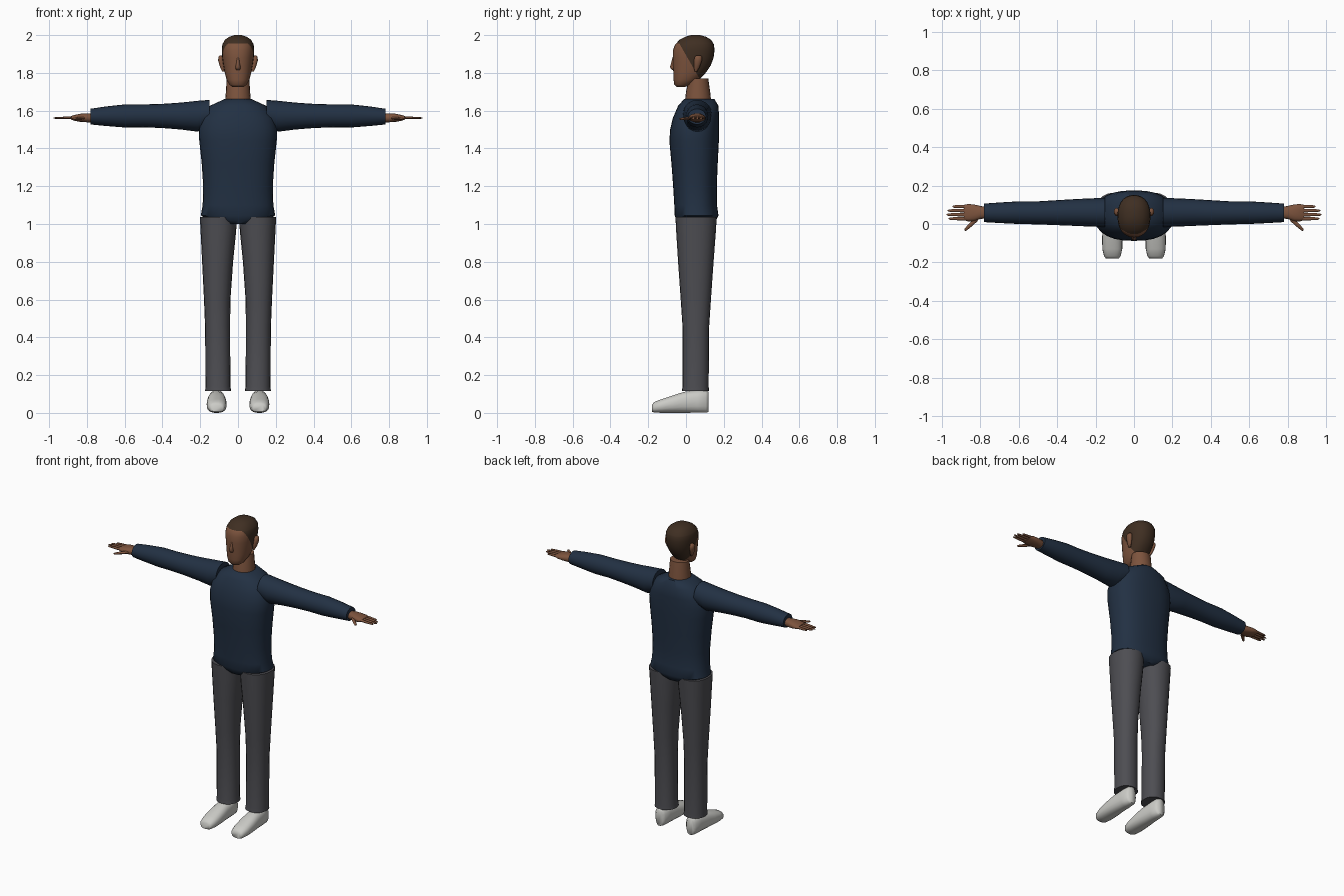
import bpy, bmesh, math
from mathutils import Vector


def material(name, rgb):
    m = bpy.data.materials.new(name)
    m.diffuse_color = (*rgb, 1)
    return m


NAVY = material("navy knit", (0.016, 0.030, 0.056))
GREY = material("grey cloth", (0.075, 0.075, 0.085))
SKIN = material("brown skin", (0.205, 0.088, 0.047))
HAIR = material("dark hair", (0.050, 0.028, 0.016))
WHITE = material("off white", (0.60, 0.60, 0.57))


def finish(name, bm, mats, angle=40):
    bmesh.ops.recalc_face_normals(bm, faces=bm.faces)
    me = bpy.data.meshes.new(name)
    bm.to_mesh(me)
    bm.free()
    ob = bpy.data.objects.new(name, me)
    bpy.context.collection.objects.link(ob)
    for m in mats:
        me.materials.append(m)
    bpy.ops.object.select_all(action='DESELECT')
    ob.select_set(True)
    bpy.context.view_layer.objects.active = ob
    bpy.ops.object.shade_smooth_by_angle(angle=math.radians(angle))
    return ob


def loft(axis, rings, n=20, power=2.0, side=1):
    """Rounded sections (t, u0, u1, v0, v1) along an axis; side=-1 mirrors in x."""
    bm = bmesh.new()
    loops = []
    for t, u0, u1, v0, v1 in rings:
        loop = []
        for i in range(n):
            a = 2 * math.pi * i / n
            c, s = math.cos(a), math.sin(a)
            u = (u0 + u1) / 2 + (u1 - u0) / 2 * math.copysign(abs(c) ** (2 / power), c)
            v = (v0 + v1) / 2 + (v1 - v0) / 2 * math.copysign(abs(s) ** (2 / power), s)
            x, y, z = {'x': (t, u, v), 'y': (u, t, v), 'z': (u, v, t)}[axis]
            loop.append(bm.verts.new((x * side, y, z)))
        loops.append(loop)
    for a, b in zip(loops, loops[1:]):
        for i in range(n):
            bm.faces.new((a[i], a[(i + 1) % n], b[(i + 1) % n], b[i]))
    bm.faces.new(loops[0])
    bm.faces.new(loops[-1])
    return bm


def finger(name, start, end, r, side):
    """Tapered six-sided digit between two points."""
    a, b = Vector(start), Vector(end)
    a.x *= side
    b.x *= side
    d = (b - a).normalized()
    w = d.cross(Vector((0, 0, 1))).normalized()
    h = d.cross(w)
    bm = bmesh.new()
    loops = []
    for f, k in ((0, 1), (0.55, 0.9), (0.92, 0.65), (1, 0.3)):
        loops.append([bm.verts.new(a.lerp(b, f) + k * r * (
            w * math.cos(i * math.pi / 3) + 0.8 * h * math.sin(i * math.pi / 3))) for i in range(6)])
    for p, q in zip(loops, loops[1:]):
        for i in range(6):
            bm.faces.new((p[i], p[(i + 1) % 6], q[(i + 1) % 6], q[i]))
    bm.faces.new(loops[0])
    bm.faces.new(loops[-1])
    finish(name, bm, [SKIN], 65)


# Sweater body, tapering to a tucked hem
finish("sweater_body", loft('z', [
    (1.00, -.08, .08, -.035, .145), (1.02, -.15, .15, -.05, .16),
    (1.045, -.197, .197, -.06, .172), (1.10, -.187, .187, -.062, .164),
    (1.20, -.184, .184, -.068, .163), (1.32, -.192, .192, -.077, .168),
    (1.44, -.205, .205, -.088, .174), (1.50, -.208, .208, -.084, .175),
    (1.56, -.195, .195, -.070, .175), (1.625, -.15, .15, -.042, .172),
    (1.662, -.07, .07, -.01, .15)], 28, 2.4), [NAVY], 50)

# Neck
finish("neck", loft('z', [
    (1.63, -.07, .07, -.008, .135), (1.70, -.064, .064, 0, .128),
    (1.77, -.06, .06, .015, .118)], 20), [SKIN])

# Head, cut along the hairline so the hair is its own set of faces
bm = loft('z', [
    (1.726, -.030, .030, -.050, -.005), (1.738, -.046, .046, -.062, .025),
    (1.765, -.061, .061, -.066, .072), (1.80, -.070, .070, -.067, .104),
    (1.84, -.077, .077, -.069, .131), (1.88, -.083, .083, -.070, .146),
    (1.92, -.086, .086, -.069, .151), (1.95, -.083, .083, -.058, .148),
    (1.975, -.070, .070, -.034, .133), (1.991, -.047, .047, -.004, .106),
    (2.0, -.018, .018, .025, .075)], 28, 2.25)
cuts = ((Vector((0, 0, 1.955)), Vector((0, 0, 1))),
        (Vector((0, -.035, 1.955)), Vector((0, .165, .095)).normalized()))
for co, no in cuts:
    bmesh.ops.bisect_plane(bm, geom=bm.verts[:] + bm.edges[:] + bm.faces[:],
                           plane_co=co, plane_no=no)
for f in bm.faces:
    c = f.calc_center_median()
    f.material_index = int(any((c - co).dot(no) > 0 for co, no in cuts))
finish("head", bm, [SKIN, HAIR], 50)

# Nose
finish("nose", loft('z', [
    (1.815, -.012, .012, -.074, -.05), (1.83, -.014, .014, -.086, -.05),
    (1.85, -.010, .010, -.080, -.05), (1.885, -.006, .006, -.071, -.05)], 10), [SKIN], 60)

for side, tag in ((1, "left"), (-1, "right")):
    # Ear
    finish(tag + "_ear", loft('z', [
        (1.808, .072, .084, .045, .060), (1.83, .072, .095, .042, .072),
        (1.865, .076, .105, .042, .084), (1.885, .078, .104, .046, .084),
        (1.893, .080, .096, .054, .076)], 12, side=side), [SKIN], 60)
    # Sleeve
    finish(tag + "_sleeve", loft('x', [
        (.15, -.015, .135, 1.515, 1.657), (.215, -.014, .134, 1.489, 1.652),
        (.30, -.010, .130, 1.500, 1.643), (.40, -.006, .124, 1.508, 1.636),
        (.50, -.002, .118, 1.512, 1.633), (.60, .000, .118, 1.511, 1.633),
        (.70, .005, .112, 1.519, 1.622), (.782, .010, .106, 1.527, 1.610)],
        20, side=side), [NAVY])
    # Hand and digits
    finish(tag + "_palm", loft('x', [
        (.77, .030, .088, 1.537, 1.587), (.80, .026, .094, 1.538, 1.586),
        (.835, .014, .102, 1.540, 1.584), (.865, .014, .104, 1.546, 1.578),
        (.885, .020, .100, 1.553, 1.571)], 14, 2.4, side), [SKIN], 60)
    for i, (y, tip) in enumerate(((.028, .965), (.049, .976), (.070, .970), (.091, .945))):
        finger(f"{tag}_finger_{i + 1}", (.865, y, 1.563), (tip, y, 1.561), .0095, side)
    finger(tag + "_thumb", (.82, .025, 1.56), (.882, -.034, 1.556), .011, side)
    # Trouser leg
    finish(tag + "_trouser_leg", loft('z', [
        (.115, .036, .174, -.022, .122), (.14, .040, .172, -.018, .120),
        (.45, .042, .174, -.018, .122), (.60, .040, .180, -.028, .132),
        (.80, .026, .190, -.042, .146), (.96, .010, .198, -.052, .158),
        (1.038, .006, .202, -.056, .163)], 20, 2.2, side), [GREY])
    # Shoe, lofted from toe to heel
    finish(tag + "_shoe", loft('y', [
        (-.180, .080, .146, .006, .044), (-.168, .070, .156, .001, .058),
        (-.13, .061, .165, 0, .073), (-.07, .060, .166, 0, .093),
        (-.01, .064, .162, 0, .112), (.06, .068, .156, 0, .120),
        (.105, .074, .150, 0, .120), (.120, .088, .136, .004, .112)],
        18, 2.4, side), [WHITE], 60)
